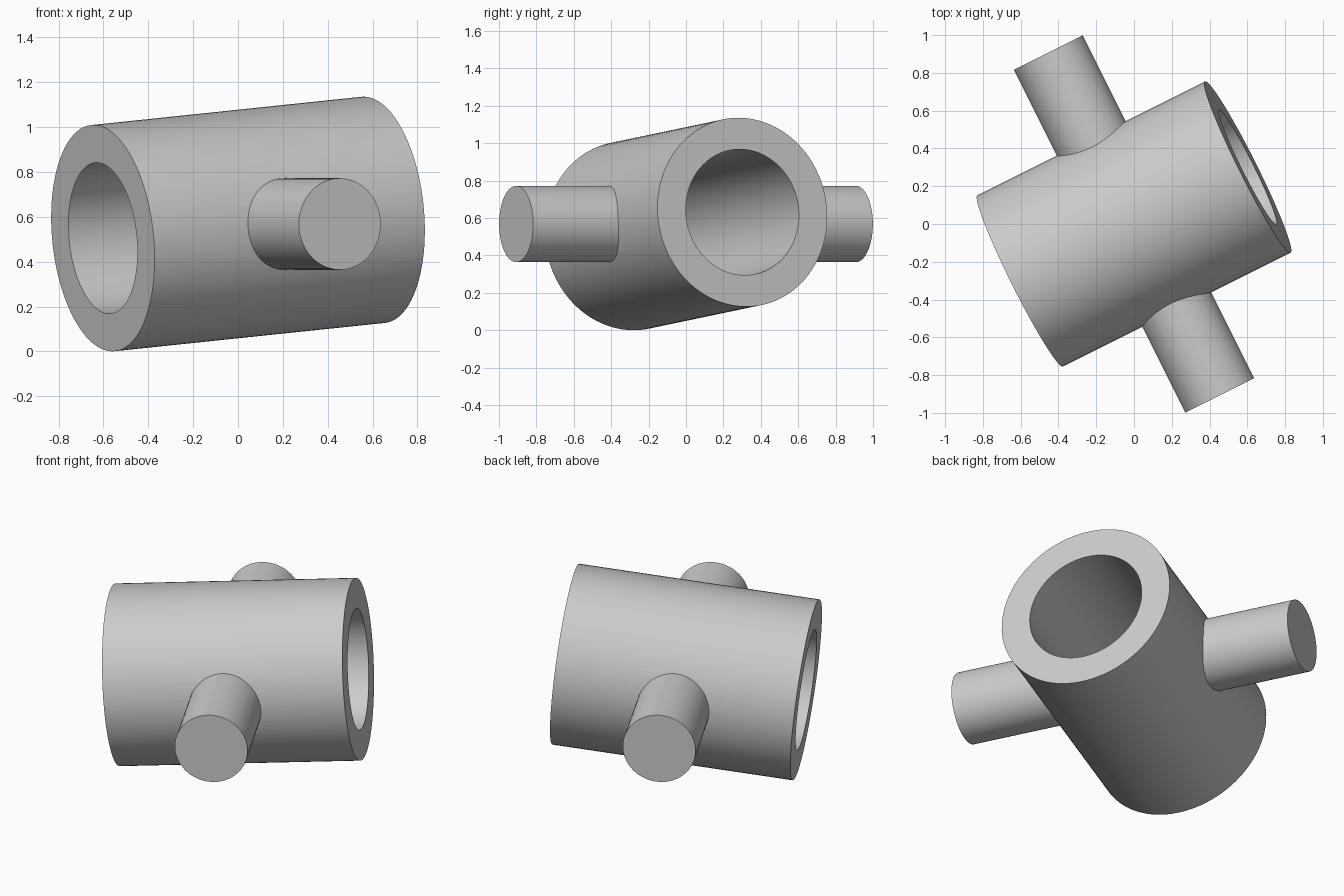
import bpy
from math import radians, sin, cos, atan2
from mathutils import Vector

if "Cube" in bpy.data.objects:
    bpy.data.objects.remove(bpy.data.objects["Cube"])

CENTRE = Vector((0, 0, 0.568))
YAW = atan2(1, 2)
TILT = radians(5.35)

steel = bpy.data.materials.new("light grey")
steel.use_nodes = True
grey = (0.6, 0.6, 0.6, 1)
steel.diffuse_color = grey
steel.node_tree.nodes["Principled BSDF"].inputs["Base Color"].default_value = grey


def cylinder(name, radius, length, axis, sides=96):
    """Cylinder centred on the model with its length along the axis."""
    bpy.ops.mesh.primitive_cylinder_add(
        vertices=sides, radius=radius, depth=length, location=CENTRE,
        rotation=axis.to_track_quat('Z', 'Y').to_euler())
    part = bpy.context.object
    part.name = name
    part.data.materials.append(steel)
    return part


def combine(target, tool, operation):
    """Apply a boolean, then drop the tool object."""
    mod = target.modifiers.new(operation.title(), 'BOOLEAN')
    mod.operation = operation
    mod.solver = 'EXACT'
    mod.object = tool
    bpy.context.view_layer.objects.active = target
    bpy.ops.object.modifier_apply(modifier=mod.name)
    bpy.data.objects.remove(tool)


tube_axis = Vector((cos(YAW) * cos(TILT), sin(YAW) * cos(TILT), sin(TILT)))
pin_axis = Vector((sin(YAW), -cos(YAW), 0))

# Thick sleeve, side pins as one crossing rod, then the through bore
sleeve = cylinder("sleeve_with_side_pins", 0.507, 1.353, tube_axis)
combine(sleeve, cylinder("side_pins", 0.204, 2.03, pin_axis, 64), 'UNION')
combine(sleeve, cylinder("bore", 0.338, 1.6, tube_axis), 'DIFFERENCE')

# Smooth walls with crisp rims
bpy.ops.object.select_all(action='DESELECT')
sleeve.select_set(True)
bpy.context.view_layer.objects.active = sleeve
bpy.ops.object.shade_smooth_by_angle(angle=radians(25))
